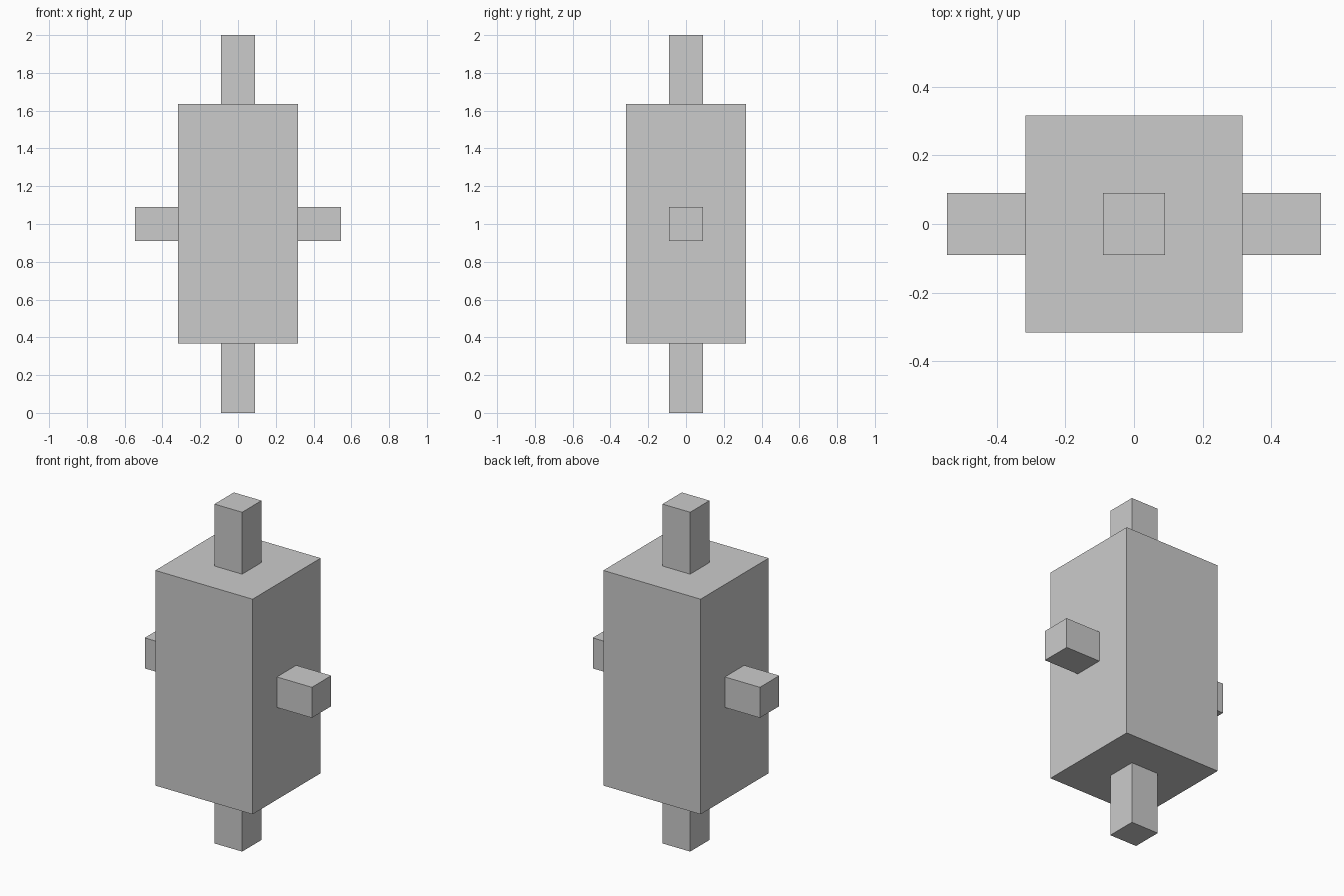
import bpy

if "Cube" in bpy.data.objects:
    bpy.data.objects.remove(bpy.data.objects["Cube"])

grey = bpy.data.materials.new("light_grey")
grey.diffuse_color = (0.6, 0.6, 0.6, 1)
grey.use_nodes = True
grey.node_tree.nodes["Principled BSDF"].inputs["Base Color"].default_value = grey.diffuse_color

BODY = 0.317            # half width of the body
BOTTOM, TOP = 0.367, 1.635
PEG = 0.09              # half width of every peg
REACH = 0.545           # side peg tip
MID = 1.0
SINK = 0.002            # slight overlap into the body


def box(name, lo, hi):
    """Axis-aligned box between two corners."""
    bpy.ops.mesh.primitive_cube_add(size=1)
    ob = bpy.context.object
    ob.name = name
    ob.data.materials.append(grey)
    for v in ob.data.vertices:
        v.co = [h if c > 0 else l for c, l, h in zip(v.co, lo, hi)]
    return ob


# Main block
box("body", (-BODY, -BODY, BOTTOM), (BODY, BODY, TOP))

# Upper and lower pegs
box("top_peg", (-PEG, -PEG, TOP - SINK), (PEG, PEG, 2))
box("bottom_peg", (-PEG, -PEG, 0), (PEG, PEG, BOTTOM + SINK))

# Side pegs
box("right_peg", (BODY - SINK, -PEG, MID - PEG), (REACH, PEG, MID + PEG))
box("left_peg", (-REACH, -PEG, MID - PEG), (-BODY + SINK, PEG, MID + PEG))
